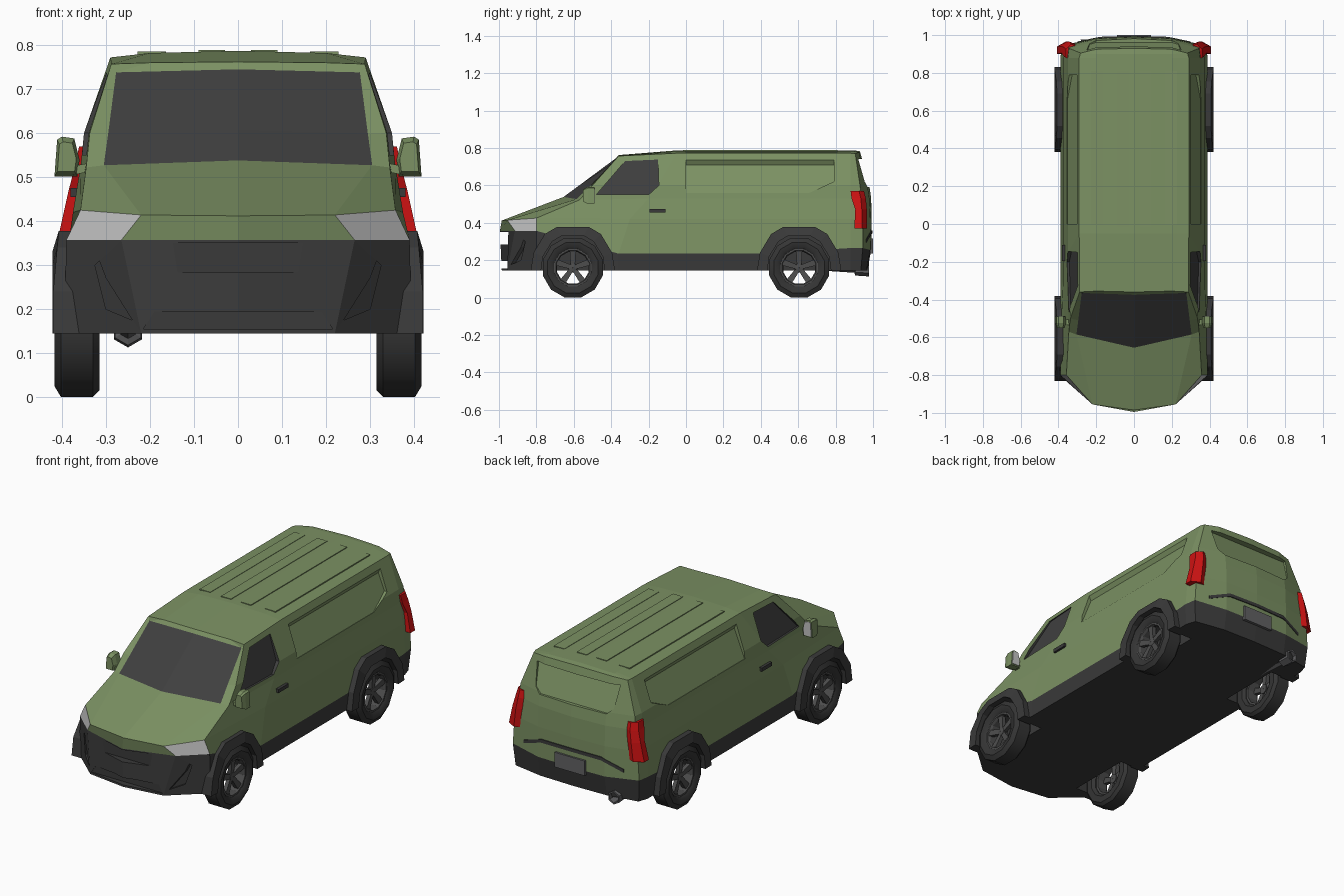
import bpy, bmesh, math

if "Cube" in bpy.data.objects:
    bpy.data.objects.remove(bpy.data.objects["Cube"])


def material(name, r, g, b):
    m = bpy.data.materials.new(name)
    m.diffuse_color = (r, g, b, 1)
    m.use_nodes = True
    m.node_tree.nodes["Principled BSDF"].inputs["Base Color"].default_value = m.diffuse_color
    return m


GREEN = material("green paint", 0.20, 0.285, 0.125)
BLACK = material("black plastic", 0.042, 0.042, 0.042)
GLASS = material("dark glass", 0.05, 0.05, 0.05)
LAMP = material("lamp grey", 0.55, 0.55, 0.55)
RED = material("red lens", 0.60, 0.006, 0.006)
TYRE = material("tyre rubber", 0.035, 0.035, 0.035)
RIM = material("rim grey", 0.075, 0.075, 0.075)
STEEL = material("steel grey", 0.12, 0.12, 0.125)
BODY_MATS = [GREEN, BLACK, GLASS, LAMP]


def finish(name, bm, mats):
    bmesh.ops.recalc_face_normals(bm, faces=bm.faces)
    me = bpy.data.meshes.new(name)
    bm.to_mesh(me)
    bm.free()
    for m in mats:
        me.materials.append(m)
    ob = bpy.data.objects.new(name, me)
    bpy.context.collection.objects.link(ob)
    return ob


def sweep(bm, secs, idx=0, mirror=True, closed=False):
    """Skin a row of equal-length loops; cap the ends unless closed."""
    for sx in ((1, -1) if mirror else (1,)):
        rows = [[bm.verts.new((sx * x, y, z)) for x, y, z in s] for s in secs]
        pairs = list(zip(rows, rows[1:] + rows[:1]))
        faces = []
        for a, b in (pairs if closed else pairs[:-1]):
            n = len(a)
            for i in range(n):
                j = (i + 1) % n
                faces.append(bm.faces.new((a[i], a[j], b[j], b[i])))
        if not closed:
            faces += [bm.faces.new(rows[0]), bm.faces.new(rows[-1])]
        for f in faces:
            f.material_index = idx


def part(name, mat, *sweeps, **kw):
    bm = bmesh.new()
    for s in sweeps:
        sweep(bm, s, **kw)
    return finish(name, bm, [mat])


def box(x0, x1, y0, y1, z0, z1):
    return [[(x0, y, z0), (x1, y, z0), (x1, y, z1), (x0, y, z1)] for y in (y0, y1)]


# ---- body shell: columns run from nose to tail, rows from sill to roof ----
SIDE = [(.387, .145), (.39, .235), (.375, .42), (.357, .53), (.35, .60), (.29, .772)]


def side_x(z):
    for (xa, za), (xb, zb) in zip(SIDE, SIDE[1:]):
        if z <= zb:
            return xa + (xb - xa) * (z - za) / (zb - za)
    return SIDE[-1][0]


def side_col(ys, trim_z):
    col = [(x, y, z) for (x, z), y in zip(SIDE, ys)]
    col[1] = (.39, ys[1], trim_z)
    return col + [(.2, ys[-1], .782), (0, ys[-1], .787)]


nose = [(0, -.985, .145), (0, -.995, .357), (0, -.985, .412), (0, -.655, .538),
        (0, -.56, .608), (0, -.375, .745), (0, -.36, .762), (0, -.36, .762)]
nose_corner = [(.22, -.955, .145), (.265, -.915, .357), (.22, -.955, .414), (.305, -.585, .527),
               (.295, -.51, .599), (.277, -.365, .738), (.2, -.355, .76), (0, -.36, .762)]
pillar = [(.395, -.80, .145), (.39, -.80, .357), (.358, -.80, .425), (.345, -.57, .522),
          (.337, -.50, .60), (.288, -.36, .757), (.2, -.355, .76), (0, -.36, .762)]
tail_corner = [(.37, .935, .145), (.38, .945, .265), (.37, .945, .42), (.352, .94, .53),
               (.343, .93, .60), (.283, .905, .77), (.2, .90, .782), (0, .90, .787)]
tail_mid = [(.2, .965, .145), (.2, .985, .255), (.2, .985, .42), (.2, .98, .53),
            (.2, .97, .60), (.2, .925, .778), (.2, .90, .782), (0, .90, .787)]
tail = [(0, .97, .145), (0, .99, .255), (0, .992, .42), (0, .99, .53),
        (0, .98, .60), (0, .93, .782), (0, .90, .787), (0, .90, .787)]
cols = [nose, nose_corner, pillar, side_col([-.36, -.36, -.30, -.20, -.15, -.05], .235),
        side_col([.40] * 6, .235), side_col([.88] * 6, .265), tail_corner, tail_mid, tail]
cols = [[(0, c[0][1], .145)] + c for c in cols]      # add floor centre line

bm = bmesh.new()
cache = {}


def vert(p):
    k = tuple(round(v, 4) + 0.0 for v in p)
    if k not in cache:
        cache[k] = bm.verts.new(k)
    return cache[k]


for sx in (1, -1):
    for i in range(len(cols) - 1):
        for r in range(8):
            quad = [cols[i][r], cols[i + 1][r], cols[i + 1][r + 1], cols[i][r + 1]]
            vs = list(dict.fromkeys(vert((sx * x, y, z)) for x, y, z in quad))
            if len(vs) < 3:
                continue
            f = bm.faces.new(vs)
            if r < 2:
                f.material_index = 1             # floor, bumpers and sills
            elif r == 2 and i == 1:
                f.material_index = 3             # headlights
            elif r in (4, 5) and i == 0:
                f.material_index = 2             # windscreen
body = finish("van_body", bm, BODY_MATS)

# ---- cutter: wheel wells, side windows, recessed panels, bumper openings ----
bm = bmesh.new()
for cy in (-.605, .605):
    ring = [(cy + .185 * math.cos(a), .16 + .185 * math.sin(a))
            for a in (math.radians(15 + 30 * k) for k in range(12))]
    sweep(bm, [[(x, y, z) for y, z in ring] for x in (.27, .5)], 1)
win = [(-.48, .55), (-.325, .73), (-.15, .738), (-.145, .60), (-.20, .55)]
sweep(bm, [[(.344 - (z - .55) * .268 + (y + .15) * .03, y, z) for y, z in win],
           [(.45, y, z) for y, z in win]], 2)
panel = [(0, .56), (.66, .56), (.79, .62), (.79, .71), (0, .71)]
sweep(bm, [[(.352 - .41 * (z - .56), y, z) for y, z in panel],
           [(.33, y, .79) if z > .7 else (.42, y, z) for y, z in panel]], 0)
gate = [(-.25, .74), (.25, .74), (.235, .62), (.2, .59), (-.2, .59), (-.235, .62)]
sweep(bm, [[(x, .958 - (z - .6) * .37, z) for x, z in gate], [(x, 1.1, z) for x, z in gate]], 0, False)
for hole in ([(-.215, .350), (.215, .350), (.19, .283), (-.19, .283)],
             [(-.19, .195), (.19, .195), (.215, .155), (-.215, .155)]):
    sweep(bm, [[(x, -.95, z) for x, z in hole], [(x, -1.1, z) for x, z in hole]], 1, False)
vent = [(.24, .175), (.30, .20), (.325, .30), (.315, .31), (.30, .27)]
sweep(bm, [[(x, -.862 + (x - .3) * .94, z) for x, z in vent], [(x, -1.1, z) for x, z in vent]], 1)
cutter = finish("body_cutter", bm, BODY_MATS)
cutter.hide_render = True
cutter.hide_viewport = True
mod = body.modifiers.new("openings", 'BOOLEAN')
mod.operation = 'DIFFERENCE'
mod.solver = 'EXACT'
mod.object = cutter

# ---- wheel arch flares ----
outer = [(-.225, .145), (-.21, .24), (-.15, .34), (-.085, .378)]
inner = [(-.17, .145), (-.16, .22), (-.11, .30), (-.06, .33)]
outer += [(-y, z) for y, z in reversed(outer)]
inner += [(-y, z) for y, z in reversed(inner)]
for label, cy in (("front", -.605), ("rear", .605)):
    secs = [[(.34, cy + yi, zi), (.422, cy + yi, zi),
             (.42 - .1 * max(0, zo - .25), cy + yo, zo), (.34, cy + yo, zo)]
            for (yo, zo), (yi, zi) in zip(outer, inner)]
    part(label + "_arch_flares", BLACK, secs)

# ---- wheels: tyre and rim are rings round the axle, with five spokes ----
tyre_prof = [(.40, .100), (.413, .115), (.417, .140), (.402, .1656),
             (.33, .1656), (.315, .150), (.315, .115), (.33, .100)]
rim_prof = [(.335, .088), (.335, .106), (.403, .106), (.403, .094), (.39, .088)]
hub_prof = [(.365, .002), (.365, .026), (.392, .022), (.395, .002)]


def lathe(prof, cy, n=12):
    return [[(x, cy + r * math.cos(a), .16 + r * math.sin(a)) for x, r in prof]
            for a in (math.radians(15) + 2 * math.pi * k / n for k in range(n))]


def spoke(cy, a):
    def at(x, r, w):
        return (x, cy + r * math.cos(a) - w * math.sin(a), .16 + r * math.sin(a) + w * math.cos(a))
    return [[at(x0, r, -w), at(x0, r, w), at(x1, r, w), at(x1, r, -w)]
            for r, w, x0, x1 in ((.015, .012, .37, .39), (.095, .017, .375, .398))]


for label, cy in (("front", -.605), ("rear", .605)):
    t = part(label + "_tyres", TYRE, lathe(tyre_prof, cy), closed=True)
    t.data.shade_smooth()
    t.data.set_sharp_from_angle(angle=math.radians(35))
    part(label + "_rims", RIM, lathe(rim_prof, cy), lathe(hub_prof, cy), closed=True)
    part(label + "_spokes", RIM, *[spoke(cy, math.pi / 2 + 2 * math.pi * k / 5) for k in range(5)])

# ---- tail lamps wrapping the rear corners ----
part("tail_lamps", RED, [
    [(side_x(z) + o, y0, z), (side_x(z) + o, y1 - .015, z), (side_x(z) - .02, y1 + .012, z),
     (side_x(z) - .05, y1, z), (side_x(z) - .04, y0, z)]
    for z, o, y0, y1 in ((.37, .028, .90, .955), (.47, .018, .905, .955),
                         (.53, .012, .885, .95), (.57, .008, .88, .94))])

# ---- door mirrors ----
mirror_face = [(.365, .502), (.417, .502), (.411, .585), (.40, .592), (.372, .588), (.36, .54)]
part("mirror_housings", GREEN,
     [[(.39 + (x - .39) * s, y, .545 + (z - .545) * s) for x, z in mirror_face]
      for y, s in ((-.55, .75), (-.525, 1), (-.49, 1))])
part("mirror_arms", GREEN, [[(x, -.535, z), (x, -.505, z), (x, -.505, z + .02), (x, -.535, z + .02)]
                            for x, z in ((.325, .515), (.375, .505))])
part("mirror_glass", LAMP, [[(.39 + (x - .39) * .85, y, .545 + (z - .545) * .85)
                             for x, z in mirror_face] for y in (-.491, -.486)])

# ---- small trim ----
part("door_handles", BLACK, box(.355, .381, -.195, -.11, .455, .475))
part("roof_ribs", GREEN, *[box(x0, x1, -.02 + x0 * .1, .81, .775, z)
                           for x0, x1, z in ((.03, .09, .789), (.164, .228, .785))])
part("number_plate", STEEL, box(-.09, .09, .98, 1.0, .235, .315), mirror=False)
part("tailgate_strip", BLACK, [[(x, y, z), (x, y - .03, z), (x, y - .03, z + .018), (x, y, z + .018)]
                               for x, y, z in ((-.3, .966, .295), (-.18, .991, .34), (0, .996, .342),
                                               (.18, .991, .34), (.3, .966, .295))], mirror=False)

# ---- exhaust with hollow tip ----
part("exhaust_pipe", STEEL, [
    [(-.25 + r * math.sin(k * math.pi / 3), y, z + r * math.cos(k * math.pi / 3)) for k in range(6)]
    for y, r, z in ((.72, .018, .163), (.90, .02, .153), (.905, .034, .152),
                    (.978, .037, .150), (.978, .028, .150), (.93, .026, .151))], mirror=False)
